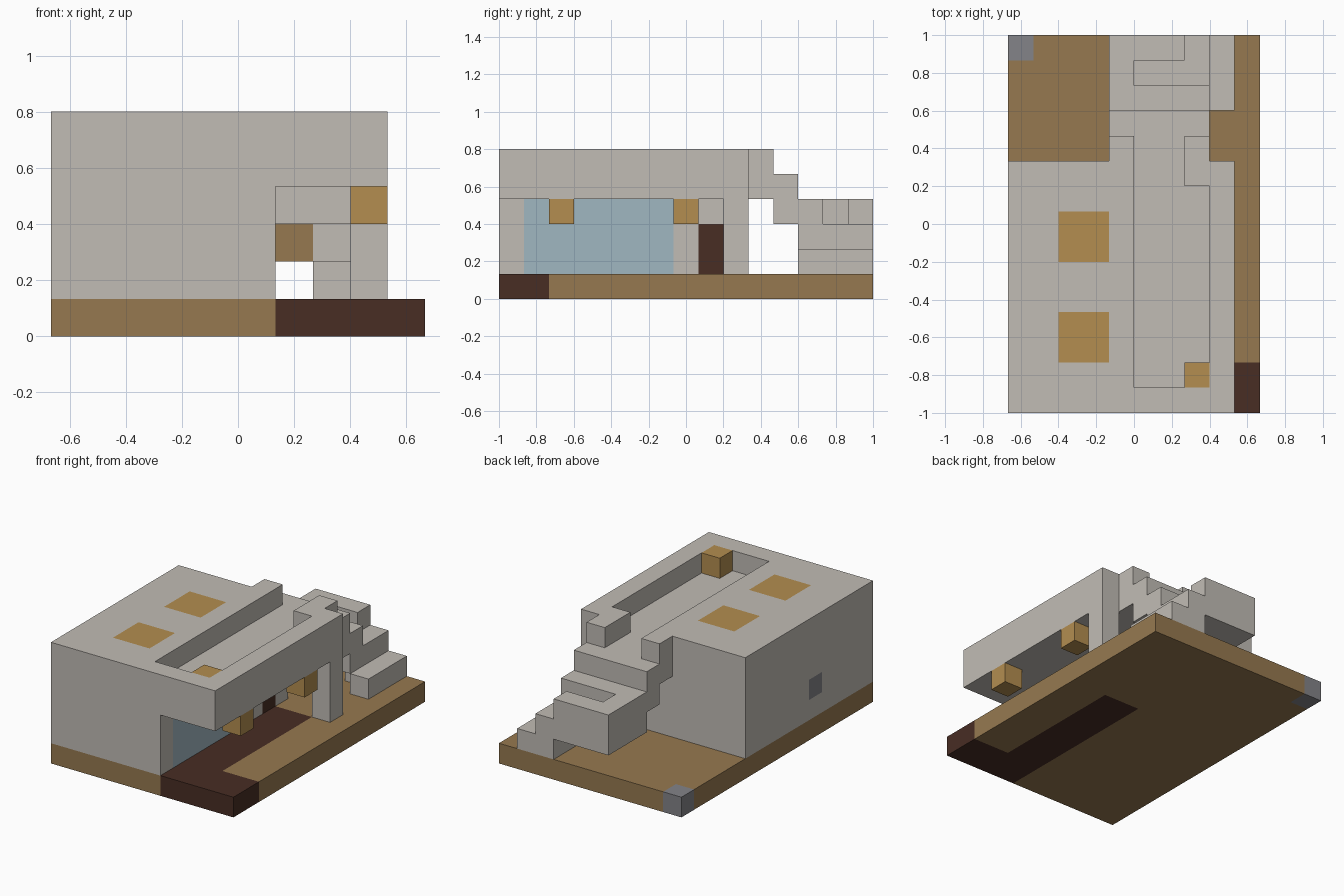
import bpy
import bmesh
from itertools import product
from mathutils import Vector

cube = bpy.data.objects.get("Cube")
if cube:
    bpy.data.objects.remove(cube, do_unlink=True)

UNIT = 2 / 15                      # edge of one building block
ORIGIN = Vector((-5, -7.5, 0))     # plan corner, in blocks


def linear(c):
    c /= 255
    return c / 12.92 if c <= 0.04045 else ((c + 0.055) / 1.055) ** 2.4


def material(name, r, g, b):
    mat = bpy.data.materials.new(name)
    mat.use_nodes = True
    colour = (linear(r), linear(g), linear(b), 1)
    mat.diffuse_color = colour
    mat.node_tree.nodes["Principled BSDF"].inputs["Base Color"].default_value = colour
    return mat


PLASTER = material("pale plaster", 193, 188, 181)
EARTH = material("brown earth", 150, 121, 80)
LAMP = material("amber lamp", 179, 141, 80)
DARK = material("dark wood", 72, 45, 36)
GLASS = material("blue glass", 160, 183, 193)
STONE = material("grey stone", 131, 131, 136)


def cells(box):
    lo, hi = box
    return product(*(range(a, b) for a, b in zip(lo, hi)))


def blocks(name, mat, boxes, paint=()):
    """Join boxes of unit blocks into one outer shell; paint recolours some blocks."""
    solid = {c: mat for box in boxes for c in cells(box)}
    for colour, box in paint:
        solid.update({c: colour for c in cells(box) if c in solid})
    mats = list(dict.fromkeys([mat, *solid.values()]))
    bm = bmesh.new()
    for cell, colour in solid.items():
        centre = Vector(cell) + Vector((0.5, 0.5, 0.5)) + ORIGIN
        for axis, sign in product(range(3), (-1, 1)):
            n = Vector((0, 0, 0))
            n[axis] = sign
            if tuple(int(a + b) for a, b in zip(cell, n)) in solid:
                continue
            u = Vector((n.y, n.z, n.x))
            v = n.cross(u)
            ring = (-u - v, u - v, u + v, v - u)
            face = bm.faces.new([bm.verts.new((centre + (n + k) / 2) * UNIT) for k in ring])
            face.material_index = mats.index(colour)
    bmesh.ops.remove_doubles(bm, verts=bm.verts, dist=UNIT / 100)
    mesh = bpy.data.meshes.new(name)
    bm.to_mesh(mesh)
    bm.free()
    for m in mats:
        mesh.materials.append(m)
    obj = bpy.data.objects.new(name, mesh)
    bpy.context.collection.objects.link(obj)
    return obj


# Ground slab with the dark porch path and a stone corner
blocks("ground_slab", EARTH, [((0, 0, 0), (10, 15, 1))], [
    (DARK, ((6, 0, 0), (10, 2, 1))),
    (DARK, ((6, 2, 0), (8, 9, 1))),
    (STONE, ((0, 14, 0), (1, 15, 1))),
])

# House body, porch roof with sunken walkway, and porch pillar
blocks("house", PLASTER, [
    ((0, 0, 1), (6, 10, 4)),       # rooms
    ((0, 0, 4), (9, 10, 5)),       # roof deck
    ((0, 0, 5), (5, 10, 6)),       # raised roof
    ((5, 0, 5), (9, 1, 6)),        # front parapet
    ((8, 1, 5), (9, 10, 6)),       # side parapet
    ((7, 9, 5), (8, 10, 6)),       # parapet return
    ((8, 9, 1), (9, 10, 4)),       # pillar
], [
    (GLASS, ((5, 1, 1), (6, 7, 4))),
    (DARK, ((5, 8, 1), (6, 9, 3))),
    (STONE, ((0, 4, 2), (1, 5, 3))),
    (LAMP, ((2, 2, 5), (4, 4, 6))),
    (LAMP, ((2, 6, 5), (4, 8, 6))),
])

# Winding stair from the ground up to the roof walkway
blocks("stair", PLASTER, [
    ((4, 10, 4), (8, 11, 5)),      # bridge
    ((4, 10, 5), (5, 11, 6)),      # bridge rails
    ((7, 10, 5), (8, 11, 6)),
    ((4, 11, 3), (8, 12, 5)),      # upper step
    ((4, 12, 2), (8, 13, 4)),      # landing
    ((4, 13, 2), (5, 15, 4)),      # landing kerb
    ((5, 14, 2), (7, 15, 4)),
    ((5, 13, 2), (8, 14, 3)),      # middle step
    ((7, 13, 1), (8, 15, 3)),
    ((8, 12, 1), (9, 15, 2)),      # bottom step
], [(EARTH, ((6, 12, 2), (7, 13, 3)))])

# Hanging porch lamps and the roof lamp
for name, (x, y, z) in {"front_porch_lamp": (8, 2, 3), "rear_porch_lamp": (8, 7, 3),
                        "roof_lamp": (7, 1, 5)}.items():
    blocks(name, LAMP, [((x, y, z), (x + 1, y + 1, z + 1))])
